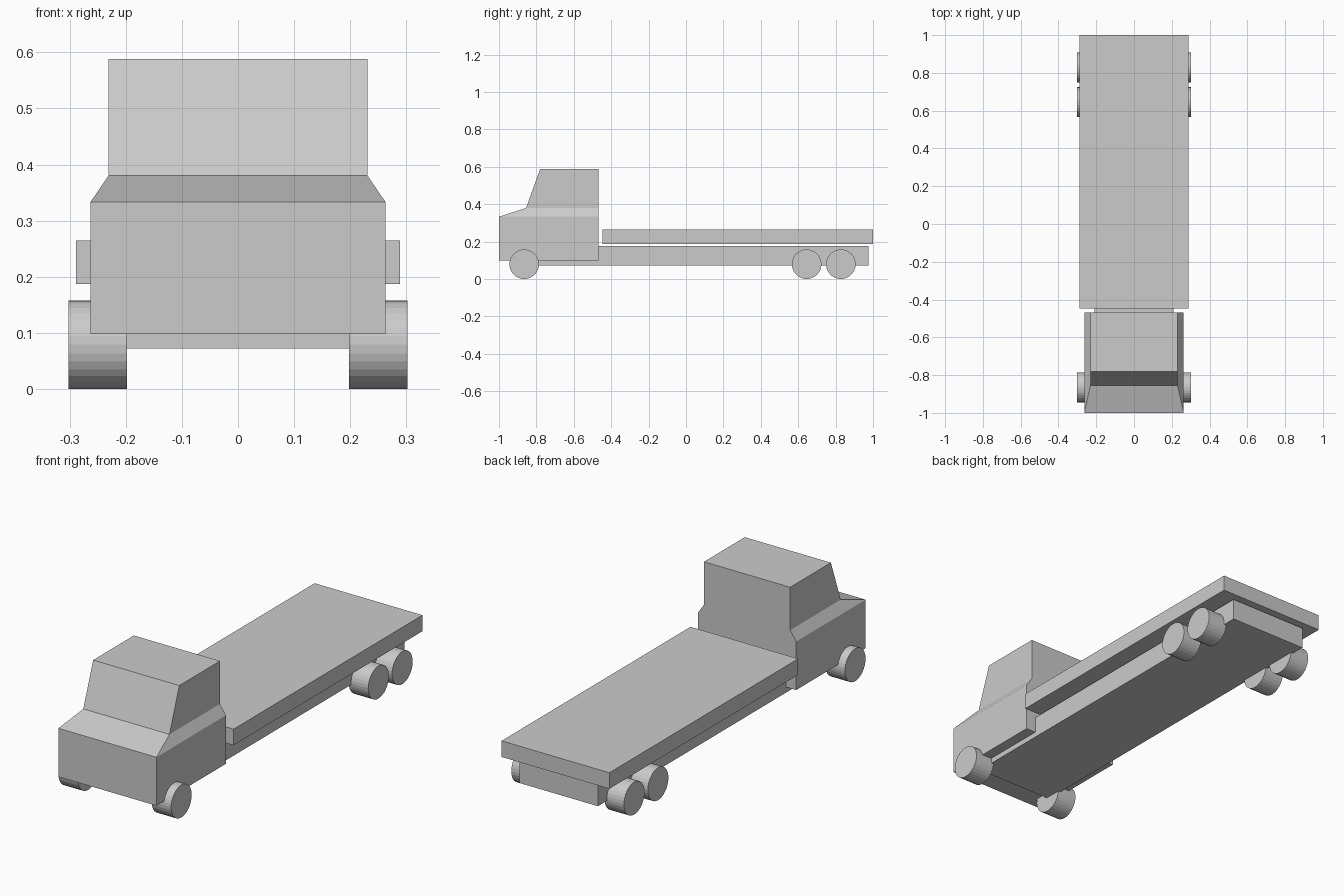
import bpy, bmesh, math

if "Cube" in bpy.data.objects:
    bpy.data.objects.remove(bpy.data.objects["Cube"])


def loft(name, rings):
    """Stack rectangles (half_width, y_front, y_back, z) into a closed solid."""
    bm = bmesh.new()
    loops = []
    for w, y0, y1, z in rings:
        loops.append([bm.verts.new(p) for p in
                      ((-w, y0, z), (w, y0, z), (w, y1, z), (-w, y1, z))])
    for a, b in zip(loops, loops[1:]):
        for i in range(4):
            j = (i + 1) % 4
            bm.faces.new((a[i], a[j], b[j], b[i]))
    bm.faces.new(loops[0][::-1])
    bm.faces.new(loops[-1])
    bmesh.ops.recalc_face_normals(bm, faces=bm.faces)
    mesh = bpy.data.meshes.new(name)
    bm.to_mesh(mesh)
    bm.free()
    obj = bpy.data.objects.new(name, mesh)
    bpy.context.collection.objects.link(obj)
    return obj


def wheel(name, x, y, radius=0.079, width=0.104):
    bpy.ops.mesh.primitive_cylinder_add(
        vertices=32, radius=radius, depth=width,
        location=(x, y, radius), rotation=(0, math.pi / 2, 0))
    bpy.context.object.name = name


# Cab: lower body, sloped hood and shoulders, tapered cabin with windshield
loft("cab", [(0.263, -1.0, -0.468, 0.098),
             (0.263, -1.0, -0.468, 0.333),
             (0.231, -0.855, -0.468, 0.380),
             (0.231, -0.78, -0.468, 0.588)])

# Chassis beam under the cab and bed
loft("chassis", [(0.21, -0.87, 0.975, 0.072), (0.21, -0.87, 0.975, 0.177)])

# Flat cargo bed
loft("flat_bed", [(0.289, -0.447, 1.0, 0.187), (0.289, -0.447, 1.0, 0.265)])

# Wheels: one front axle, two rear axles
for axle, y in (("front", -0.865), ("middle", 0.645), ("rear", 0.828)):
    for side, s in (("left", -1), ("right", 1)):
        wheel(f"{axle}_{side}_wheel", s * 0.25, y)
